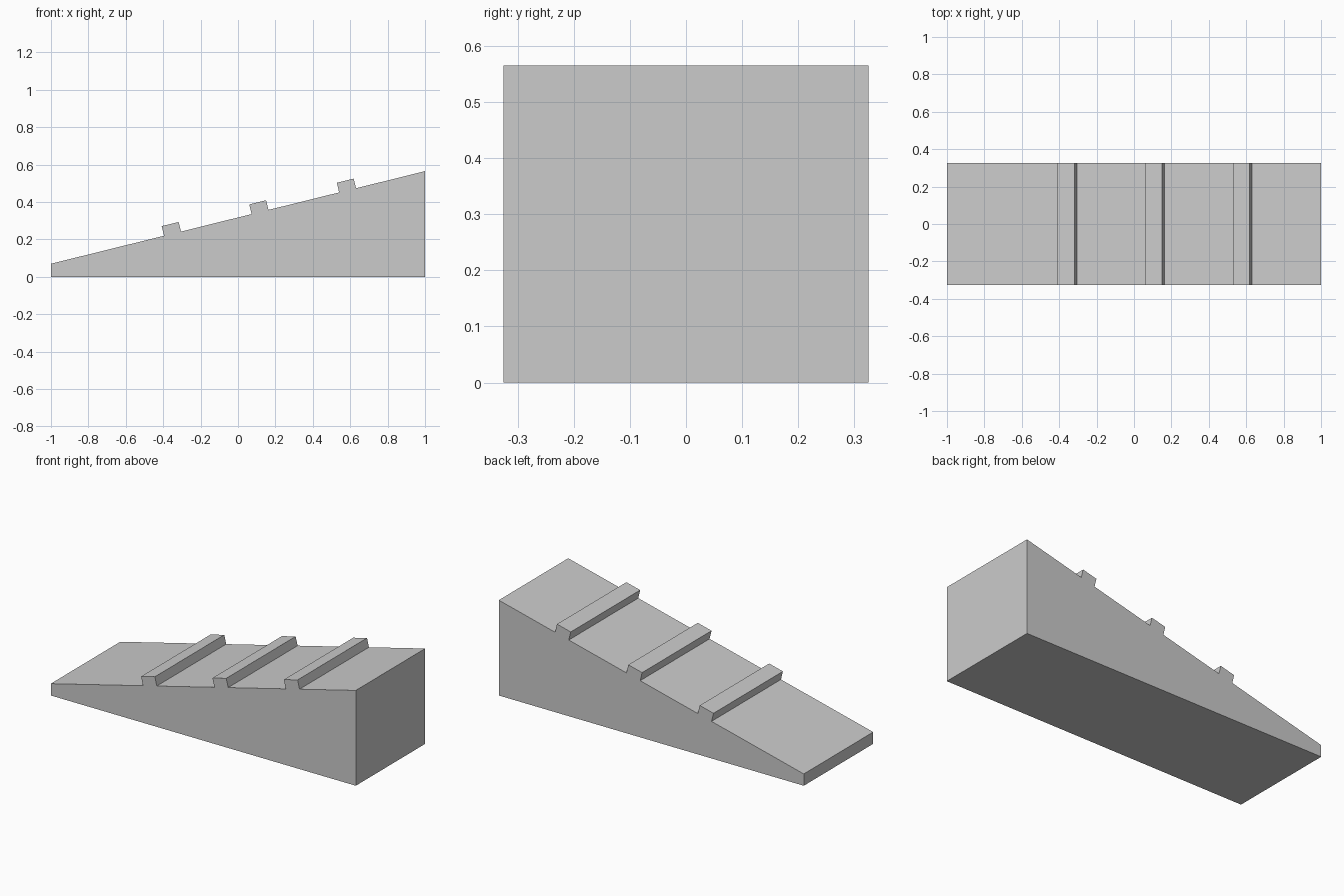
import bpy
import bmesh
import math
from mathutils import Vector

cube = bpy.data.objects.get("Cube")
if cube:
    bpy.data.objects.remove(cube, do_unlink=True)

WIDTH = 0.65
LOW, HIGH = 0.07, 0.565
CLEAT_WIDTH, CLEAT_HEIGHT = 0.093, 0.053

grey = bpy.data.materials.new("plain_grey")
grey.use_nodes = True
colour = (0.6, 0.6, 0.6, 1)
grey.diffuse_color = colour
grey.node_tree.nodes["Principled BSDF"].inputs["Base Color"].default_value = colour


def extrude_profile(name, points):
    """Extrude a closed x-z outline across the full ramp width."""
    bm = bmesh.new()
    face = bm.faces.new([bm.verts.new((x, -WIDTH / 2, z)) for x, z in points])
    extruded = bmesh.ops.extrude_face_region(bm, geom=[face])["geom"]
    moved = [v for v in extruded if isinstance(v, bmesh.types.BMVert)]
    bmesh.ops.translate(bm, verts=moved, vec=(0, WIDTH, 0))
    bmesh.ops.recalc_face_normals(bm, faces=bm.faces)
    mesh = bpy.data.meshes.new(name)
    bm.to_mesh(mesh)
    bm.free()
    mesh.materials.append(grey)
    obj = bpy.data.objects.new(name, mesh)
    bpy.context.collection.objects.link(obj)
    return obj


# Outline of the wedge, with square cleats standing at right angles to the slope
slope = math.atan2(HIGH - LOW, 2)
along = Vector((math.cos(slope), math.sin(slope)))
up = Vector((-along.y, along.x))
outline = [Vector((1, 0)), Vector((-1, 0)), Vector((-1, LOW))]
for x in (-0.35, 0.118, 0.586):
    middle = Vector((x, LOW + (x + 1) * math.tan(slope)))
    left = middle - along * CLEAT_WIDTH / 2
    right = middle + along * CLEAT_WIDTH / 2
    rise = up * CLEAT_HEIGHT
    outline += [left, left + rise, right + rise, right]
outline.append(Vector((1, HIGH)))

extrude_profile("cleated_ramp", outline)
